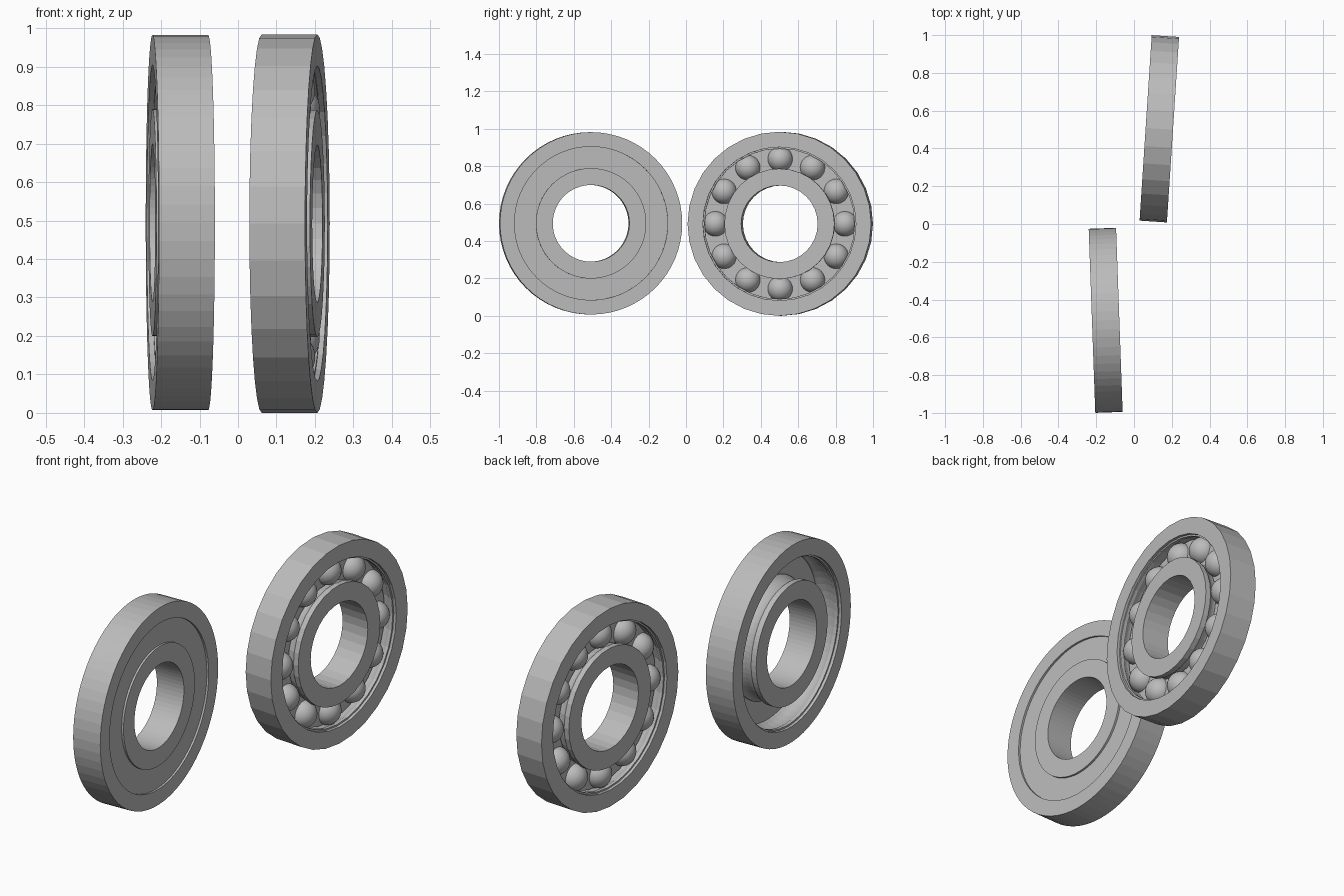
import bpy, bmesh, math
from mathutils import Matrix, Vector

cube = bpy.data.objects.get("Cube")
if cube:
    bpy.data.objects.remove(cube, do_unlink=True)

STEEL = (0.5, 0.5, 0.5, 1.0)
steel = bpy.data.materials.new("steel_grey")
steel.use_nodes = True
steel.diffuse_color = STEEL
steel.node_tree.nodes["Principled BSDF"].inputs["Base Color"].default_value = STEEL

HALF = 0.0725        # half width of a bearing
PITCH = 0.347        # radius of the ball circle
BALL = 0.067         # ball radius
GROOVE = 0.069       # raceway radius
BORE, INNER, LIP, SEAT = 0.205, 0.295, 0.402, 0.41


def finish(bm, name, place):
    bmesh.ops.recalc_face_normals(bm, faces=bm.faces)
    mesh = bpy.data.meshes.new(name)
    bm.to_mesh(mesh)
    bm.free()
    mesh.materials.append(steel)
    obj = bpy.data.objects.new(name, mesh)
    bpy.context.collection.objects.link(obj)
    obj.matrix_world = place
    return obj


def lathe(name, profile, segments, place):
    """Turn a closed (x, radius) profile around the x axis."""
    bm = bmesh.new()
    rings = []
    for i in range(segments):
        a = math.tau * i / segments
        rings.append([bm.verts.new((x, r * math.sin(a), r * math.cos(a))) for x, r in profile])
    n = len(profile)
    for i in range(segments):
        a, b = rings[i], rings[(i + 1) % segments]
        for j in range(n):
            k = (j + 1) % n
            bm.faces.new((a[j], a[k], b[k], b[j]))
    return finish(bm, name, place)


def raceway(edge_radius, side):
    """Groove arc around the ball circle, from -x to +x."""
    spread = math.acos(abs(edge_radius - PITCH) / GROOVE)
    angles = [spread * (i / 4 - 1) for i in range(9)]
    return [(GROOVE * math.sin(a), PITCH + side * GROOVE * math.cos(a)) for a in angles]


def rings(prefix, outer, segments, place):
    step = HALF - 0.014
    # outer ring with a shield seat on each side
    lathe(prefix + "_outer_ring",
          [(HALF, outer), (-HALF, outer), (-HALF, SEAT), (-step, SEAT), (-step, LIP)]
          + raceway(LIP, 1) + [(step, LIP), (step, SEAT), (HALF, SEAT)], segments, place)
    # inner ring
    lathe(prefix + "_inner_ring",
          [(HALF, BORE), (-HALF, BORE), (-HALF, INNER)]
          + raceway(INNER, -1) + [(HALF, INNER)], segments, place)


def disc(name, x, thick, r0, r1, segments, place):
    lathe(name, [(x, r0), (x, r1), (x - thick, r1), (x - thick, r0)], segments, place)


def placed(x, y, z, degrees):
    return Matrix.Translation((x, y, z)) @ Matrix.Rotation(math.radians(degrees), 4, 'Z')


# shielded bearing at the front, open on its far side
front = placed(-0.15, -0.51, 0.4945, 2.05)
rings("shielded", 0.4875, 64, front)
disc("shield", HALF - 0.01, 0.012, INNER - 0.001, SEAT, 64, front)

# open bearing at the back, with cage and balls
back = placed(0.134, 0.504, 0.492, -3.75)
rings("open", 0.492, 32, back)
disc("ball_cage", 0.008, 0.016, INNER - 0.01, LIP + 0.005, 32, back)

for i in range(12):
    a = math.tau * i / 12
    bm = bmesh.new()
    bmesh.ops.create_uvsphere(bm, u_segments=32, v_segments=16, radius=BALL)
    for f in bm.faces:
        f.smooth = True
    spot = Matrix.Translation(Vector((0, PITCH * math.sin(a), PITCH * math.cos(a))))
    finish(bm, "ball_%d" % (i + 1), back @ spot)
